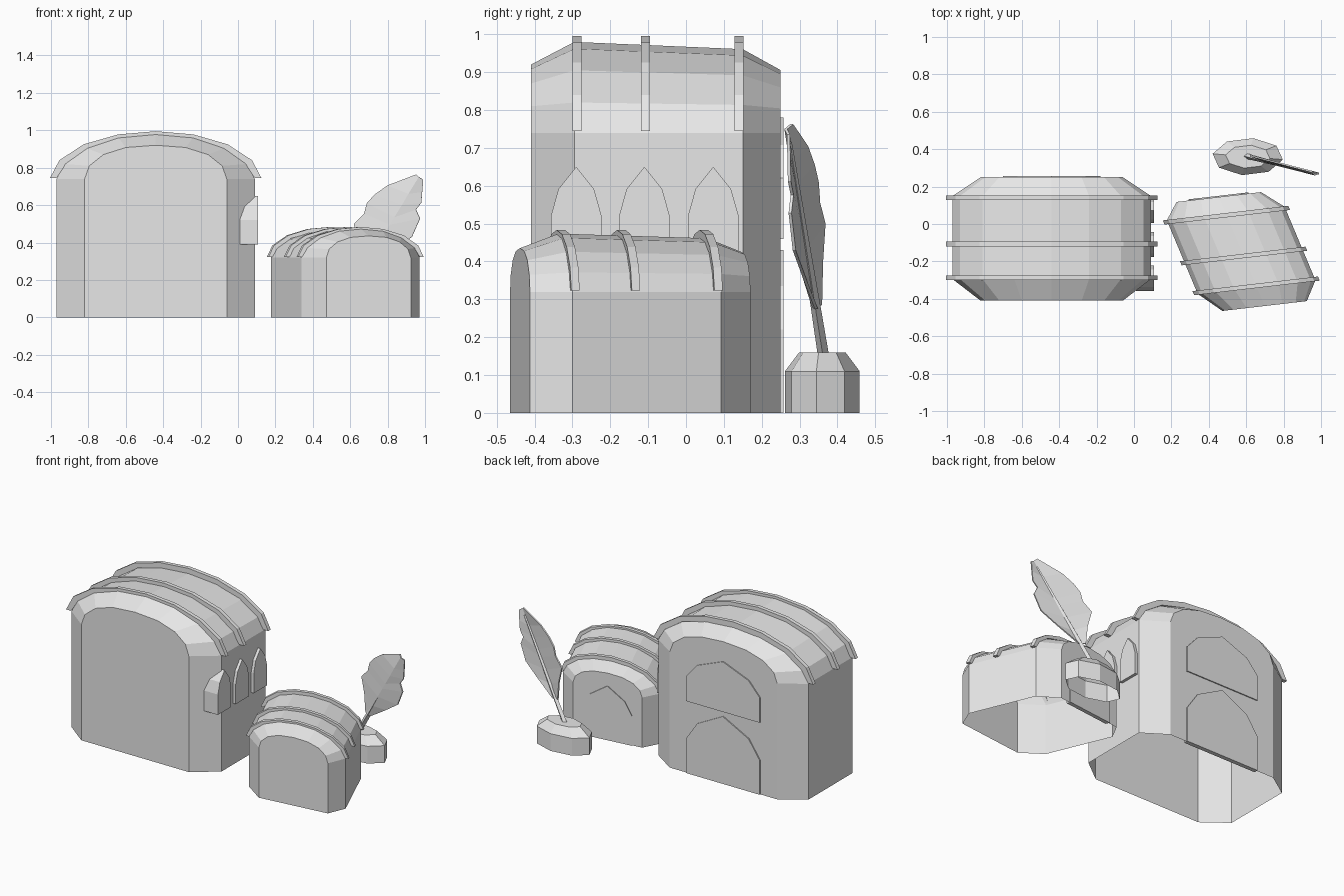
import bpy, bmesh, math
from mathutils import Vector

cube = bpy.data.objects.get("Cube")
if cube:
    bpy.data.objects.remove(cube)

grey = bpy.data.materials.new("plain_grey")
grey.use_nodes = True
grey.diffuse_color = (0.8, 0.8, 0.8, 1)
grey.node_tree.nodes["Principled BSDF"].inputs["Base Color"].default_value = (0.8, 0.8, 0.8, 1)


def finish(name, bm):
    bmesh.ops.recalc_face_normals(bm, faces=bm.faces)
    mesh = bpy.data.meshes.new(name)
    bm.to_mesh(mesh)
    bm.free()
    mesh.materials.append(grey)
    obj = bpy.data.objects.new(name, mesh)
    bpy.context.collection.objects.link(obj)
    return obj


def loft(name, rings, warp, closed=False, caps=True):
    """Skin a row of matching rings; open rings leave the underside open."""
    bm = bmesh.new()
    rows = [[bm.verts.new(warp(Vector(p))) for p in ring] for ring in rings]
    n = len(rows[0])
    for a, b in zip(rows, rows[1:]):
        for i in range(n if closed else n - 1):
            j = (i + 1) % n
            bm.faces.new((a[i], a[j], b[j], b[i]))
    if caps:
        bm.faces.new(rows[0])
        bm.faces.new(rows[-1])
    return finish(name, bm)


def mirrored(half):
    return half + [(-u, z) for u, z in reversed(half[:-1])]


def at_y(profile, y):
    return [(u, y, z) for u, z in profile]


def pointed_arch(half, base, shoulder, apex):
    mid = shoulder + (apex - shoulder) * 0.55
    return mirrored([(half, base), (half, shoulder), (half * 0.7, mid), (0, apex)])


# Shared house shape: arch profiles and their depth
EAVE = 0.74
FULL = mirrored([(.53, 0), (.53, EAVE), (.49, .82), (.37, .905), (.2, .962), (0, .98)])
END = mirrored([(.38, 0), (.38, EAVE), (.355, .81), (.28, .87), (.16, .908), (0, .92)])
RIB_OUT = mirrored([(.565, .745), (.515, .84), (.385, .925), (.2, .978), (0, .995)])
RIB_IN = mirrored([(.53, .745), (.48, .82), (.36, .90), (.19, .945), (0, .955)])


def lowered(profile):
    return [(u, z if z <= EAVE else EAVE + (z - EAVE) * 0.92) for u, z in profile]


def house(prefix, warp):
    loft(prefix + "_walls_and_roof", [at_y(END, -.41), at_y(FULL, -.295),
         at_y(lowered(FULL), .15), at_y(lowered(END), .25)], warp)
    # Roof ribs
    rib = RIB_OUT + RIB_IN[::-1]
    for place, y in (("front", -.288), ("middle", -.107), ("back", .14)):
        loft(f"{prefix}_{place}_rib", [at_y(rib, y - .0125), at_y(rib, y + .0125)], warp, True)


def back_panel(name, warp, half, base, shoulder, apex):
    arch = pointed_arch(half, base, shoulder, apex)
    loft(name, [at_y(arch, .23), at_y(arch, .257)], warp, True)


def big(p):
    return Vector((p.x - .44, p.y, p.z))


def small(p):
    z = p.z * .32 / EAVE if p.z <= EAVE else .32 + (p.z - EAVE) * .64
    return Vector((.546 + .594 * p.x - .371 * p.y, -.0765 + .069 * p.x + .883 * p.y, z))


# Large house
house("large_house", big)
back_panel("large_house_back_door", big, .26, 0, .22, .43)
back_panel("large_house_back_window", big, .26, .46, .62, .78)
window = pointed_arch(.067, .39, .52, .65)
for place, y in (("front", -.29), ("middle", -.11), ("back", .072)):
    rings = [[(x, y + u, z) for u, z in window] for x in (.01, .108)]
    loft(f"{place}_side_window", rings, lambda p: p, True)

# Small leaning house
house("small_house", small)
back_panel("small_house_back_door", small, .27, 0, .44, .78)

# Inkwell, open below
def octagon(rx, ry, z):
    angles = [math.radians(45 * k - 9) for k in range(8)]
    return [(.608 + rx * math.cos(a), .36 + ry * math.sin(a), z) for a in angles]

well = bmesh.new()
rows = [[well.verts.new(p) for p in octagon(*r)]
        for r in ((.19, .1, 0), (.19, .1, .11), (.12, .062, .16))]
for a, b in zip(rows, rows[1:]):
    for i in range(8):
        j = (i + 1) % 8
        well.faces.new((a[i], a[j], b[j], b[i]))
well.faces.new(rows[-1])
finish("inkwell", well)


# Quill: feather vane folded along the shaft, in a tilted upright plane
def on_plane(x, z, off=0.0):
    return Vector((x + .25 * off, .37 - .255 * (x - .6) + off, z))

SPINE = [(.685, .28), (.73, .355), (.775, .43), (.815, .495), (.84, .535), (.88, .60), (.915, .66), (.97, .75)]
LEFT = [(.655, .285), (.645, .40), (.62, .50), (.675, .555), (.69, .61), (.73, .655), (.80, .705), (.953, .763)]
RIGHT = [(.70, .275), (.83, .36), (.93, .43), (.973, .528), (.952, .576), (.98, .613), (.985, .67), (.99, .736)]
vane = loft("quill_feather", [[on_plane(*p) for p in LEFT], [on_plane(*p, -.012) for p in SPINE],
            [on_plane(*p) for p in RIGHT]], lambda p: p, caps=False)
thick = vane.modifiers.new("thickness", 'SOLIDIFY')
thick.thickness = .008
thick.offset = 0

# Quill shaft
def square(x, z, r):
    c = on_plane(x, z, -.006)
    return [c + Vector(d) * r for d in ((1, 0, -.6), (0, 1, 0), (-1, 0, .6), (0, -1, 0))]

loft("quill_shaft", [square(.6, .145, .015), square(.69, .29, .013), square(.95, .715, .005)],
     lambda p: p, True)
